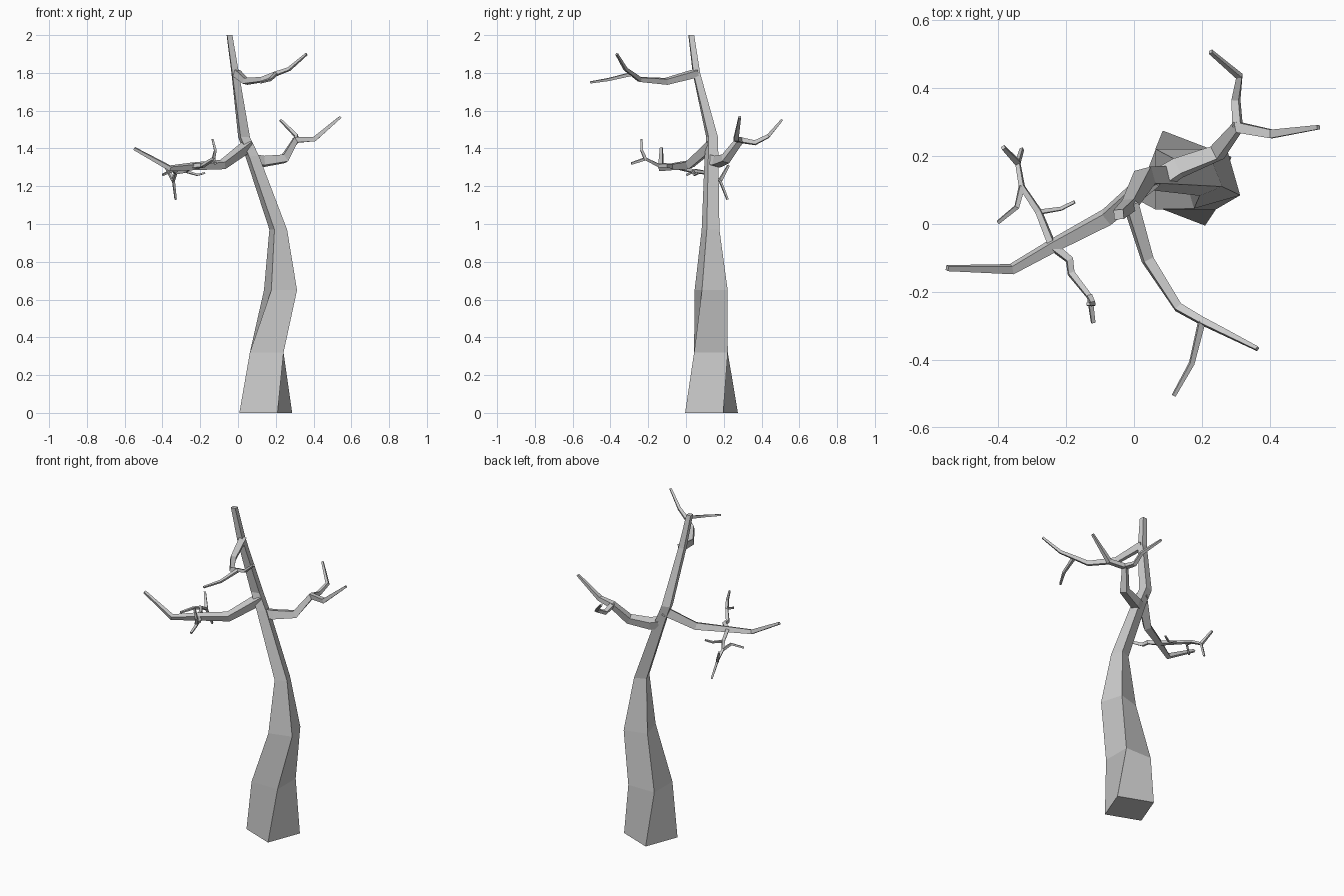
import bpy, bmesh, math
from mathutils import Vector

if "Cube" in bpy.data.objects:
    bpy.data.objects.remove(bpy.data.objects["Cube"])


def make_object(name, rings):
    """Skin a list of four-corner rings into a closed tube."""
    bm = bmesh.new()
    loops = [[bm.verts.new(p) for p in ring] for ring in rings]
    for a, b in zip(loops, loops[1:]):
        for i in range(4):
            j = (i + 1) % 4
            bm.faces.new((a[i], a[j], b[j], b[i]))
    bm.faces.new(loops[0][::-1])
    bm.faces.new(loops[-1])
    bmesh.ops.recalc_face_normals(bm, faces=bm.faces)
    mesh = bpy.data.meshes.new(name)
    bm.to_mesh(mesh)
    bm.free()
    bpy.context.collection.objects.link(bpy.data.objects.new(name, mesh))


def square(center, u, v, r, degrees):
    angles = [math.radians(degrees + 90 * k) for k in range(4)]
    return [center + u * (r * math.cos(a)) + v * (r * math.sin(a)) for a in angles]


def trunk(name, sections):
    """Horizontal square sections: x, y, z, corner radius, twist."""
    make_object(name, [square(Vector((x, y, z)), Vector((1, 0, 0)), Vector((0, 1, 0)), r, t)
                       for x, y, z, r, t in sections])


def branch(name, points, r0, r1, twist=60):
    """Four-sided tapering tube swept along a path."""
    pts = [Vector(p) for p in points]
    n = len(pts) - 1
    lengths = [0]
    for a, b in zip(pts, pts[1:]):
        lengths.append(lengths[-1] + (b - a).length)
    up = Vector((0, 0, 1))
    rings = []
    for i, p in enumerate(pts):
        t_in = (p - pts[max(i - 1, 0)]).normalized()
        t_out = (pts[min(i + 1, n)] - p).normalized()
        d = (t_in + t_out).normalized()
        up = (up - d * up.dot(d)).normalized()
        r = r0 + (r1 - r0) * lengths[i] / lengths[-1]
        rings.append(square(p, d.cross(up), up, r, twist))
    make_object(name, rings)


# Trunk, twisting as it rises
trunk("trunk", [
    (.147, .135, 0, .153, -66), (.152, .132, .32, .126, -45),
    (.225, .133, .65, .100, -29), (.213, .130, .97, .051, -23),
    (.075, .135, 1.36, .040, -25), (.032, .138, 1.46, .036, -30),
    (-.015, .055, 1.80, .025, -38), (-.045, .028, 2.0, .020, -40)])

# Left limb and its two side branches
branch("left_limb", [(.06, .14, 1.42), (-.08, .02, 1.315), (-.24, -.065, 1.305),
                     (-.36, -.133, 1.295), (-.55, -.13, 1.40)], .036, .010)
branch("left_back_branch", [(-.24, -.065, 1.305), (-.28, .035, 1.28), (-.33, .11, 1.27),
                            (-.342, .18, 1.23), (-.33, .22, 1.13)], .014, .007)
branch("left_back_end_twig", [(-.342, .18, 1.23), (-.385, .225, 1.31)], .012, .008)
branch("left_back_inner_twig", [(-.28, .035, 1.28), (-.215, .045, 1.26),
                                (-.175, .065, 1.27)], .009, .006)
branch("left_back_outer_twig", [(-.33, .11, 1.27), (-.345, .05, 1.285),
                                (-.40, .005, 1.26)], .011, .007)
branch("left_front_branch", [(-.24, -.065, 1.305), (-.19, -.105, 1.31), (-.185, -.145, 1.31),
                             (-.13, -.215, 1.345), (-.12, -.29, 1.32)], .016, .008)
branch("left_front_twig", [(-.13, -.215, 1.345), (-.12, -.235, 1.39),
                           (-.135, -.235, 1.45)], .011, .007)

# Right limb and its fork
branch("right_limb", [(.09, .14, 1.335), (.13, .165, 1.33), (.245, .21, 1.345), (.305, .285, 1.445),
                      (.405, .265, 1.45), (.543, .285, 1.567)], .038, .009)
branch("right_limb_fork", [(.305, .285, 1.445), (.30, .365, 1.43), (.31, .435, 1.465),
                           (.225, .507, 1.55)], .018, .008)

# High front limb and its fork
branch("high_limb", [(-.01, .06, 1.80), (.04, -.105, 1.755), (.13, -.245, 1.765),
                     (.20, -.285, 1.795), (.27, -.32, 1.82), (.363, -.367, 1.90)], .027, .008)
branch("high_limb_fork", [(.20, -.285, 1.795), (.17, -.41, 1.765),
                          (.117, -.505, 1.75)], .013, .007)
